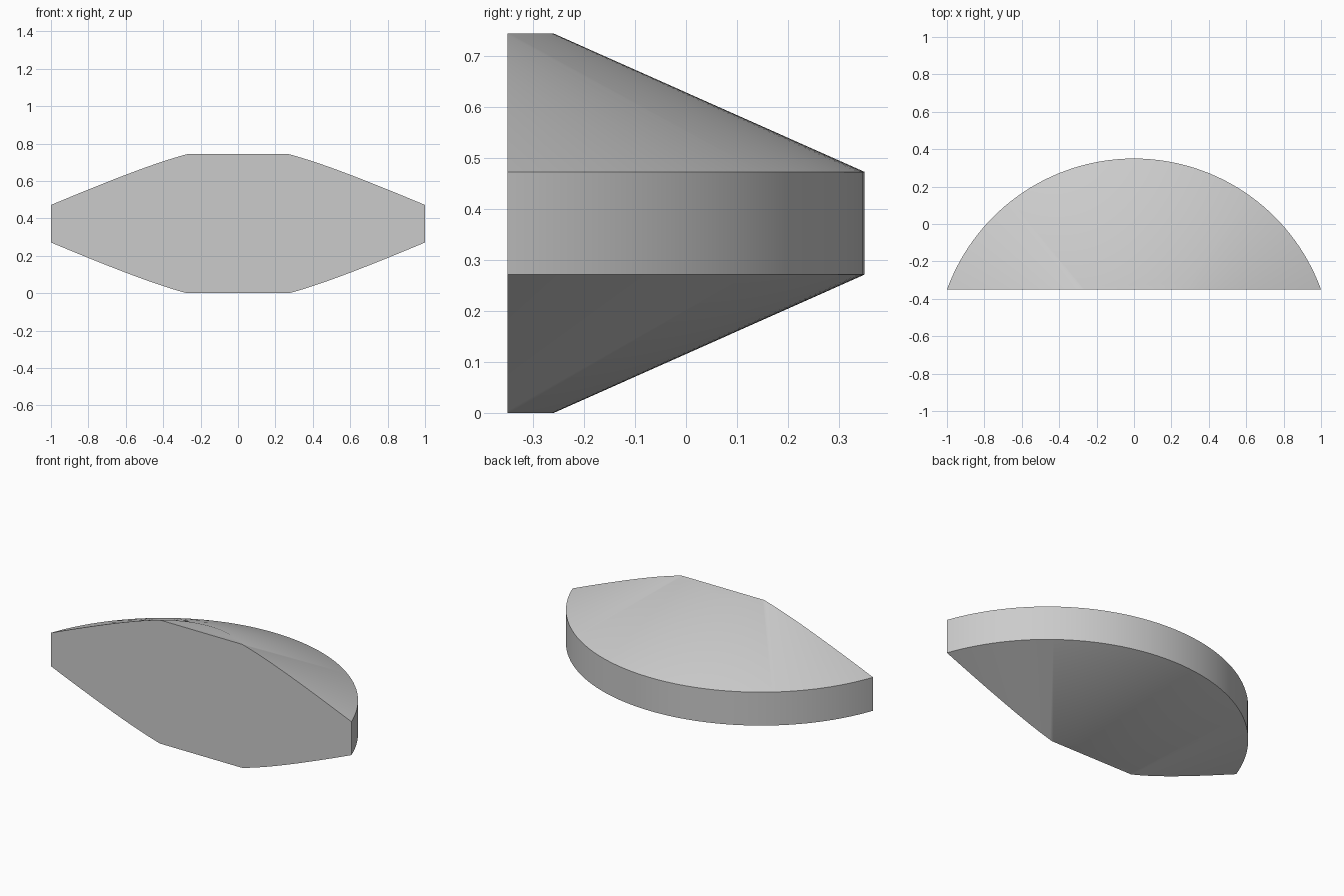
import bpy
import bmesh
from math import cos, sin, tau

cube = bpy.data.objects.get("Cube")
if cube:
    bpy.data.objects.remove(cube)

# Single grey material
grey = bpy.data.materials.new("light_grey")
grey.use_nodes = True
color = (0.6, 0.6, 0.6, 1)
grey.diffuse_color = color
grey.node_tree.nodes["Principled BSDF"].inputs["Base Color"].default_value = color

SEGMENTS = 160
AXIS_Y = -0.714     # centre of the turned disc, behind the flat front
FRONT_Y = -0.35
RIM, CAP = 1.064, 0.455
profile = [(CAP, 0), (RIM, 0.271), (RIM, 0.472), (CAP, 0.743)]

# Turned disc: stacked rings with flat caps
bm = bmesh.new()
rings = []
for radius, z in profile:
    angles = [tau * i / SEGMENTS for i in range(SEGMENTS)]
    rings.append([bm.verts.new((radius * cos(a), AXIS_Y + radius * sin(a), z))
                  for a in angles])
for low, high in zip(rings, rings[1:]):
    for i in range(SEGMENTS):
        j = (i + 1) % SEGMENTS
        bm.faces.new((low[i], low[j], high[j], high[i]))
bm.faces.new(rings[0][::-1])
bm.faces.new(rings[-1])

# Slice away everything in front of the flat face and close the cut
cut = bmesh.ops.bisect_plane(bm, geom=bm.verts[:] + bm.edges[:] + bm.faces[:],
                             plane_co=(0, FRONT_Y, 0), plane_no=(0, 1, 0),
                             clear_inner=True)
edges = [e for e in cut["geom_cut"] if isinstance(e, bmesh.types.BMEdge)]
bmesh.ops.contextual_create(bm, geom=edges)
bmesh.ops.recalc_face_normals(bm, faces=bm.faces[:])

mesh = bpy.data.meshes.new("disc_segment")
bm.to_mesh(mesh)
bm.free()
mesh.materials.append(grey)
body = bpy.data.objects.new("disc_segment", mesh)
bpy.context.collection.objects.link(body)

# Smooth curved sides, keeping rim and cut edges crisp
bpy.ops.object.select_all(action='DESELECT')
body.select_set(True)
bpy.context.view_layer.objects.active = body
bpy.ops.object.shade_smooth_by_angle(angle=0.52)
